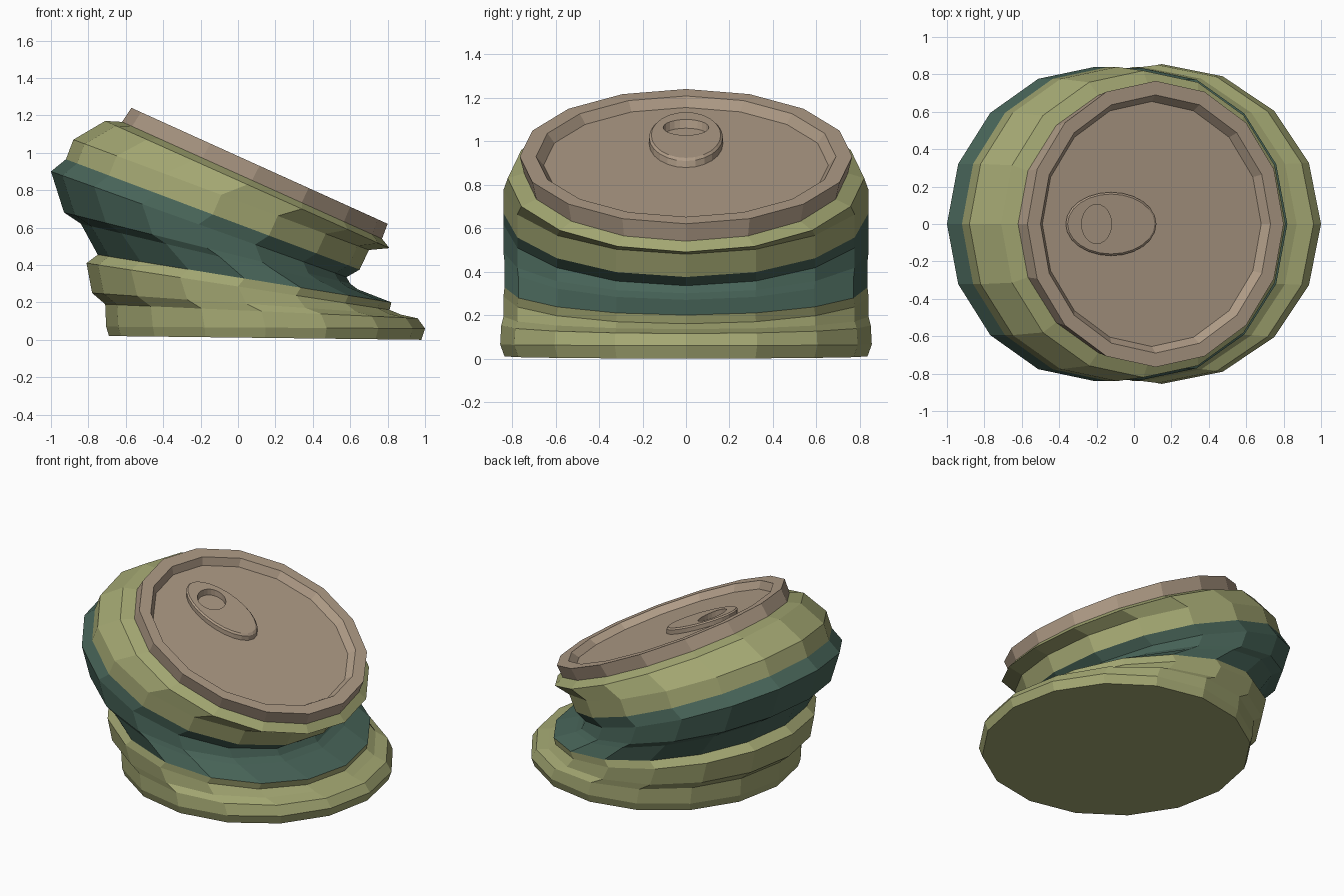
import bpy, bmesh
from math import cos, sin, pi
from mathutils import Vector

if "Cube" in bpy.data.objects:
    bpy.data.objects.remove(bpy.data.objects["Cube"])


def material(name, rgb):
    m = bpy.data.materials.new(name)
    m.diffuse_color = (*rgb, 1)
    m.use_nodes = True
    m.node_tree.nodes["Principled BSDF"].inputs["Base Color"].default_value = m.diffuse_color
    return m


OLIVE = material("olive_paint", (0.37, 0.39, 0.17))
TEAL = material("teal_paint", (0.065, 0.13, 0.10))
TAN = material("tan_metal", (0.43, 0.33, 0.24))


def ring(bm, xl, zl, xr, zr, hy, n):
    """Tilted ellipse given by its left end, right end and half depth."""
    c = Vector(((xl + xr) / 2, 0, (zl + zr) / 2))
    u = Vector(((xr - xl) / 2, 0, (zr - zl) / 2))
    return [bm.verts.new(c + u * cos(2 * pi * i / n) + Vector((0, hy * sin(2 * pi * i / n), 0)))
            for i in range(n)]


def loft(name, rows, mats, n=16, cap_start=False, cap_end=False, closed=False):
    """Skin a stack of rings; each row ends with the material slot of the band above it."""
    bm = bmesh.new()
    rings = [ring(bm, *r[:5], n) for r in rows]
    pairs = list(zip(rings, rings[1:]))
    if closed:
        pairs.append((rings[-1], rings[0]))
    for (a, b), row in zip(pairs, rows):
        for i in range(n):
            j = (i + 1) % n
            bm.faces.new((a[i], a[j], b[j], b[i])).material_index = row[5]
    if cap_start:
        bm.faces.new(rings[0][::-1])
    if cap_end:
        bm.faces.new(rings[-1])
    bmesh.ops.recalc_face_normals(bm, faces=bm.faces)
    me = bpy.data.meshes.new(name)
    bm.to_mesh(me)
    bm.free()
    for m in mats:
        me.materials.append(m)
    ob = bpy.data.objects.new(name, me)
    bpy.context.collection.objects.link(ob)
    return ob


# Crushed can wall: olive base, teal crumple, olive shoulder
wall = [
    (-0.69, 0.02, 0.98, 0.00, 0.835, 0),
    (-0.705, 0.07, 1.00, 0.06, 0.855, 0),
    (-0.71, 0.19, 0.96, 0.115, 0.85, 0),
    (-0.78, 0.25, 0.87, 0.135, 0.84, 0),
    (-0.81, 0.41, 0.81, 0.16, 0.84, 0),
    (-0.75, 0.455, 0.82, 0.20, 0.835, 1),
    (-0.84, 0.62, 0.64, 0.27, 0.835, 1),
    (-0.93, 0.68, 0.60, 0.30, 0.84, 1),
    (-1.00, 0.90, 0.58, 0.335, 0.84, 1),
    (-0.92, 0.965, 0.65, 0.375, 0.84, 0),
    (-0.88, 1.07, 0.70, 0.48, 0.84, 0),
    (-0.71, 1.17, 0.81, 0.49, 0.82, 0),
    (-0.62, 1.165, 0.77, 0.54, 0.745, 0),
]
loft("can_wall", wall, [OLIVE, TEAL], cap_start=True)

# Lid: raised rim around a recessed floor
lid = [
    (-0.62, 1.165, 0.77, 0.54, 0.745, 0),
    (-0.57, 1.24, 0.80, 0.62, 0.765, 0),
    (-0.50, 1.208, 0.73, 0.652, 0.69, 0),
    (-0.49, 1.155, 0.68, 0.625, 0.655, 0),
]
loft("lid", lid, [TAN], cap_end=True)


def tab_ring(x0, x1, lift, hy):
    """Ellipse parallel to the lid floor, raised by lift."""
    z = lambda x: 1.155 - 0.453 * (x + 0.49) + lift
    return (x0, z(x0), x1, z(x1), hy, 0)


# Pull tab: flat oval with bevelled edge and a finger hole
tab = [
    tab_ring(-0.365, 0.12, -0.005, 0.17),
    tab_ring(-0.365, 0.12, 0.03, 0.17),
    tab_ring(-0.355, 0.11, 0.04, 0.16),
    tab_ring(-0.28, -0.12, 0.04, 0.105),
    tab_ring(-0.28, -0.12, -0.005, 0.105),
]
loft("pull_tab", tab, [TAN], n=24, closed=True)
